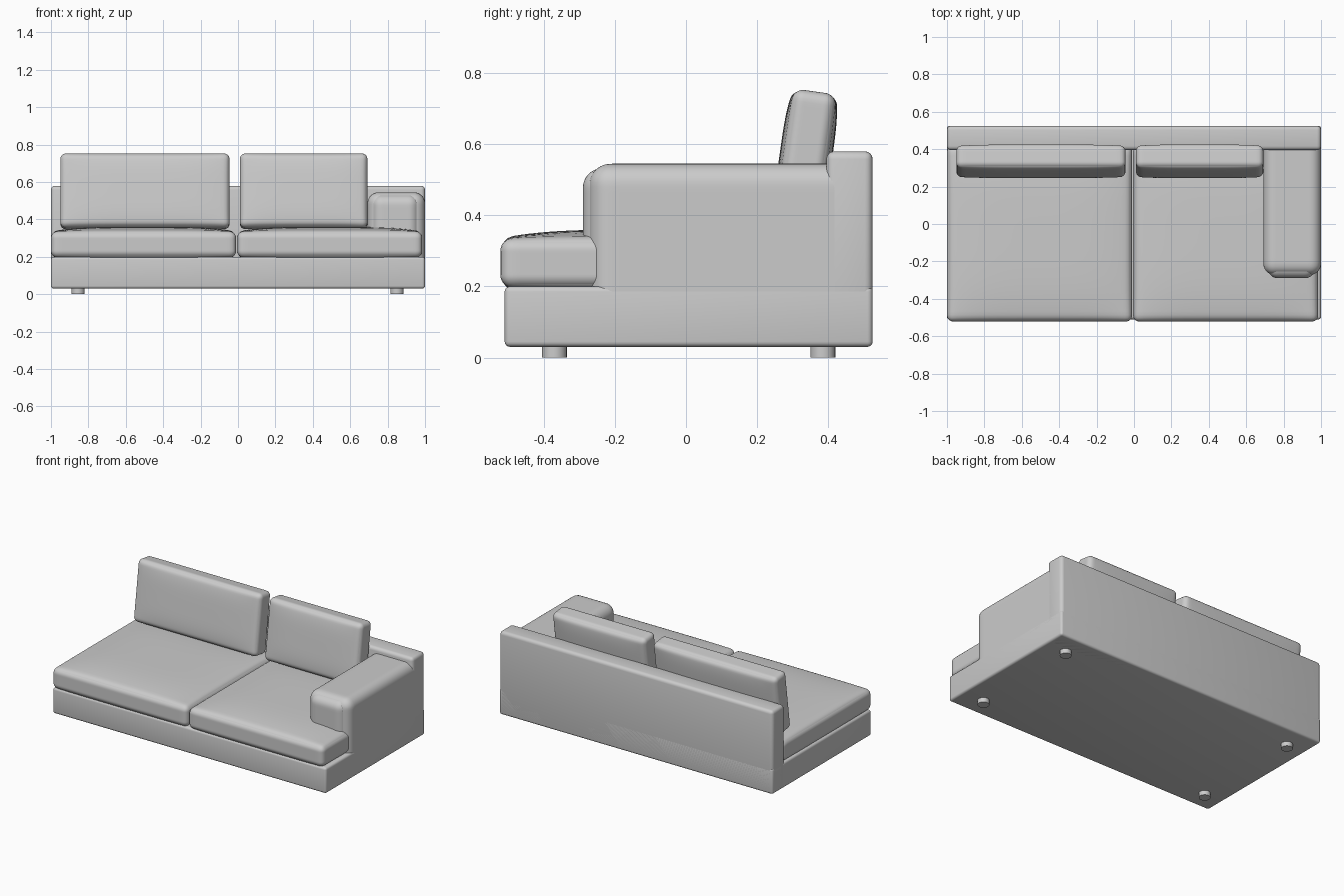
import bpy, bmesh, math
from mathutils import Vector, Matrix

cube = bpy.data.objects.get("Cube")
if cube:
    bpy.data.objects.remove(cube, do_unlink=True)

GREY = (0.6, 0.6, 0.6, 1)
fabric = bpy.data.materials.new("grey_fabric")
fabric.use_nodes = True
fabric.diffuse_color = GREY
fabric.node_tree.nodes["Principled BSDF"].inputs["Base Color"].default_value = GREY


def finish(name, bm, angle=40):
    mesh = bpy.data.meshes.new(name)
    bmesh.ops.recalc_face_normals(bm, faces=bm.faces)
    bm.to_mesh(mesh)
    bm.free()
    obj = bpy.data.objects.new(name, mesh)
    bpy.context.collection.objects.link(obj)
    mesh.materials.append(fabric)
    bpy.ops.object.select_all(action="DESELECT")
    obj.select_set(True)
    bpy.context.view_layer.objects.active = obj
    bpy.ops.object.shade_smooth_by_angle(angle=math.radians(angle))
    return obj


def panel(name, lo, hi, radius):
    """Upholstered box with softly bevelled edges."""
    lo, hi = Vector(lo), Vector(hi)
    bm = bmesh.new()
    bmesh.ops.create_cube(bm, size=1)
    for v in bm.verts:
        v.co = (lo + hi) / 2 + v.co * (hi - lo)
    bmesh.ops.bevel(bm, geom=bm.edges[:], offset=radius, segments=4,
                    profile=0.5, affect="EDGES")
    return finish(name, bm)


def cushion(name, lo, hi, radius, dome=(0, 0, 0), lean=0):
    """Rounded box whose faces swell by dome along each axis."""
    lo, hi = Vector(lo), Vector(hi)
    centre, half = (lo + hi) / 2, (hi - lo) / 2
    bm = bmesh.new()
    bmesh.ops.create_cube(bm, size=2)
    bmesh.ops.subdivide_edges(bm, edges=bm.edges[:], cuts=31, use_grid_fill=True)
    for v in bm.verts:
        # Crowd the grid towards the edges, then round them off
        t = [math.sin(c * math.pi / 2) for c in v.co]
        p = Vector([t[i] * half[i] for i in range(3)])
        core = Vector([max(radius - half[i], min(half[i] - radius, p[i]))
                       for i in range(3)])
        p = core + (p - core).normalized() * radius
        for i in range(3):
            swell = dome[i] * t[i]
            for j in range(3):
                if j != i:
                    swell *= 1 - t[j] ** 4
            p[i] += swell
        v.co = p
    bm.transform(Matrix.Translation(centre) @ Matrix.Rotation(math.radians(-lean), 4, "X"))
    return finish(name, bm, 60)


# Frame
panel("base", (-1, -0.51, 0.03), (1, 0.525, 0.2), 0.015)
panel("backrest", (-1, 0.395, 0.03), (1, 0.525, 0.58), 0.022)

# Single arm with its front facing
cushion("left_arm", (0.692, -0.272, 0.1), (1, 0.5, 0.545), 0.06)
cushion("arm_front_panel", (0.715, -0.29, 0.15), (0.968, -0.1, 0.532), 0.055)

# Seat cushions
for name, x0, x1 in (("right_seat", -1, -0.01), ("left_seat", -0.005, 0.985)):
    cushion(name, (x0, -0.522, 0.197), (x1, 0.42, 0.335), 0.035, (0, 0, 0.025))

# Back cushions
for name, x0, x1 in (("right_back_cushion", -0.95, -0.045),
                     ("left_back_cushion", 0.01, 0.692)):
    cushion(name, (x0, 0.275, 0.35), (x1, 0.395, 0.75), 0.03, (0, 0.014, 0), 8)

# Feet
for side, x in (("right", -0.855), ("left", 0.85)):
    for end, y in (("front", -0.37), ("back", 0.385)):
        bm = bmesh.new()
        bmesh.ops.create_cone(bm, cap_ends=True, segments=24, radius1=0.035,
                              radius2=0.035, depth=0.04,
                              matrix=Matrix.Translation((x, y, 0.02)))
        finish(f"{side}_{end}_foot", bm)
